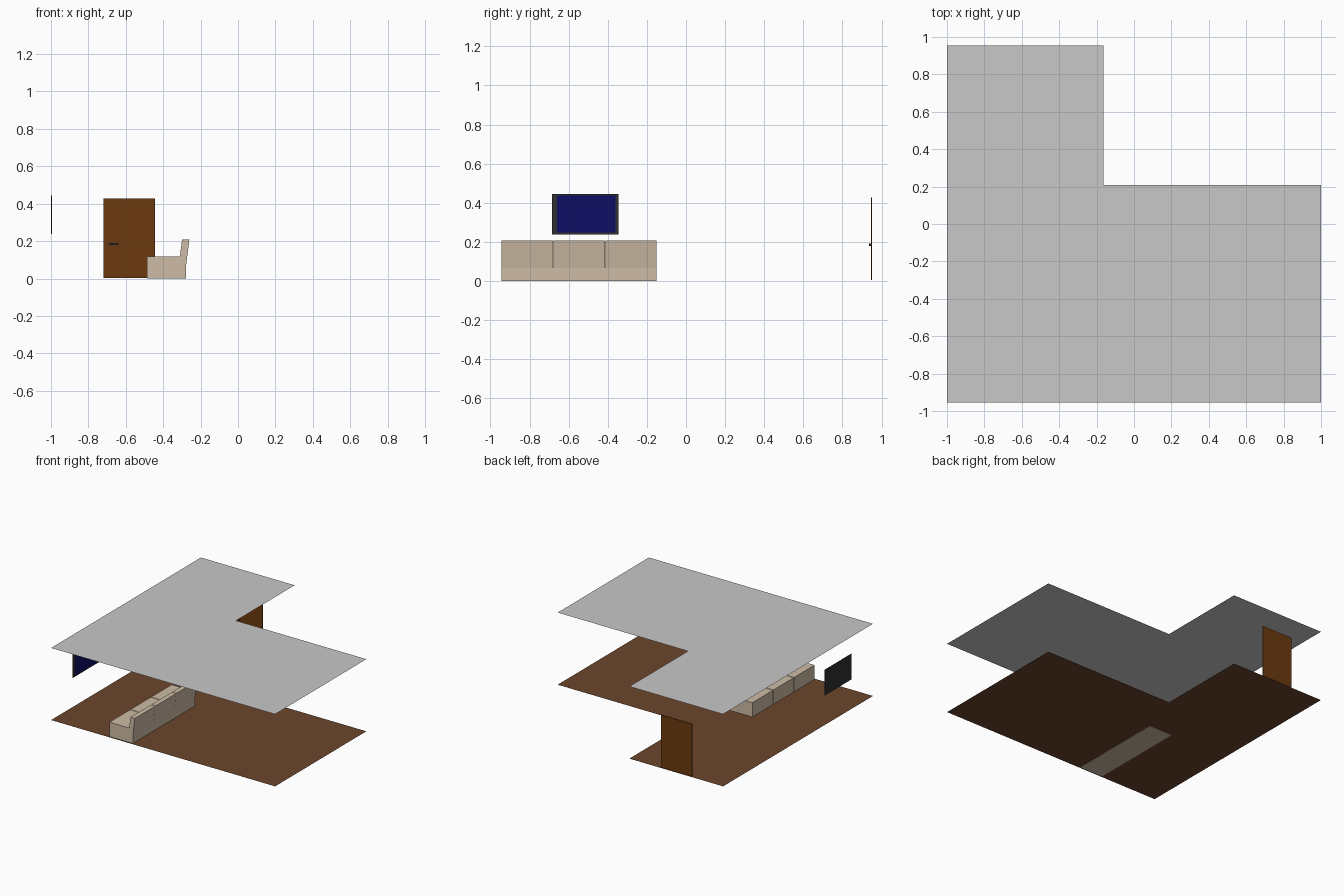
import bpy, bmesh

if "Cube" in bpy.data.objects:
    bpy.data.objects.remove(bpy.data.objects["Cube"])


def material(name, rgb):
    m = bpy.data.materials.new(name)
    m.diffuse_color = (*rgb, 1)
    m.use_nodes = True
    m.node_tree.nodes["Principled BSDF"].inputs["Base Color"].default_value = m.diffuse_color
    return m


FLOOR = material("floor_brown", (0.145, 0.061, 0.026))
CEILING = material("ceiling_grey", (0.58, 0.58, 0.58))
SOFA = material("sofa_beige", (0.61, 0.50, 0.38))
DOOR = material("door_wood", (0.147, 0.042, 0.005))
BLACK = material("dark_grey", (0.03, 0.03, 0.03))
SCREEN = material("screen_blue", (0.004, 0.004, 0.13))


def finish(name, bm, mat):
    me = bpy.data.meshes.new(name)
    bm.to_mesh(me)
    bm.free()
    ob = bpy.data.objects.new(name, me)
    me.materials.append(mat)
    bpy.context.collection.objects.link(ob)
    return ob


def box(name, lo, hi, mat):
    bm = bmesh.new()
    bmesh.ops.create_cube(bm, size=1)
    for v in bm.verts:
        v.co = [lo[i] if v.co[i] < 0 else hi[i] for i in range(3)]
    return finish(name, bm, mat)


# L-shaped floor and ceiling sheets
OUTLINE = [(-1, -0.955), (1, -0.955), (1, 0.208),
           (-0.163, 0.208), (-0.163, 0.955), (-1, 0.955)]


def sheet(name, z, mat):
    bm = bmesh.new()
    bm.faces.new([bm.verts.new((x, y, z)) for x, y in OUTLINE])
    finish(name, bm, mat)


sheet("floor", 0.001, FLOOR)
sheet("ceiling", 0.583, CEILING)

# Sofa: three side-by-side modules sharing one side profile (x, z)
PROFILE = [(-0.487, 0), (-0.278, 0), (-0.278, 0.067), (-0.260, 0.208),
           (-0.299, 0.208), (-0.311, 0.117), (-0.487, 0.117)]
Y0, Y1 = -0.944, -0.150
STEP = (Y1 - Y0) / 3
for i in range(3):
    a, b = Y0 + i * STEP, Y0 + (i + 1) * STEP
    bm = bmesh.new()
    cap = bm.faces.new([bm.verts.new((x, a, z)) for x, z in PROFILE])
    ext = bmesh.ops.extrude_face_region(bm, geom=[cap])["geom"]
    for v in ext:
        if isinstance(v, bmesh.types.BMVert):
            v.co.y = b
    bmesh.ops.recalc_face_normals(bm, faces=bm.faces)
    # chamfer the upper edges at the seams between modules
    seams = ([a] if i > 0 else []) + ([b] if i < 2 else [])
    edges = [e for e in bm.edges
             if any(all(abs(v.co.y - s) < 1e-5 for v in e.verts) for s in seams)
             and max(v.co.z for v in e.verts) > 0.1]
    bmesh.ops.bevel(bm, geom=edges, offset=0.004, segments=1, affect='EDGES')
    finish(f"sofa_module_{i + 1}", bm, SOFA)

# Wall television: thin casing with a screen plate
box("television_casing", (-1, -0.684, 0.239), (-0.995, -0.344, 0.444), BLACK)
box("television_screen", (-0.997, -0.660, 0.249), (-0.994, -0.361, 0.437), SCREEN)

# Door leaf with a lever handle on the room side
box("door", (-0.72, 0.946, 0.004), (-0.445, 0.952, 0.428), DOOR)
box("door_handle_stem", (-0.690, 0.938, 0.179), (-0.682, 0.947, 0.191), BLACK)
box("door_handle_lever", (-0.690, 0.936, 0.179), (-0.640, 0.941, 0.191), BLACK)
